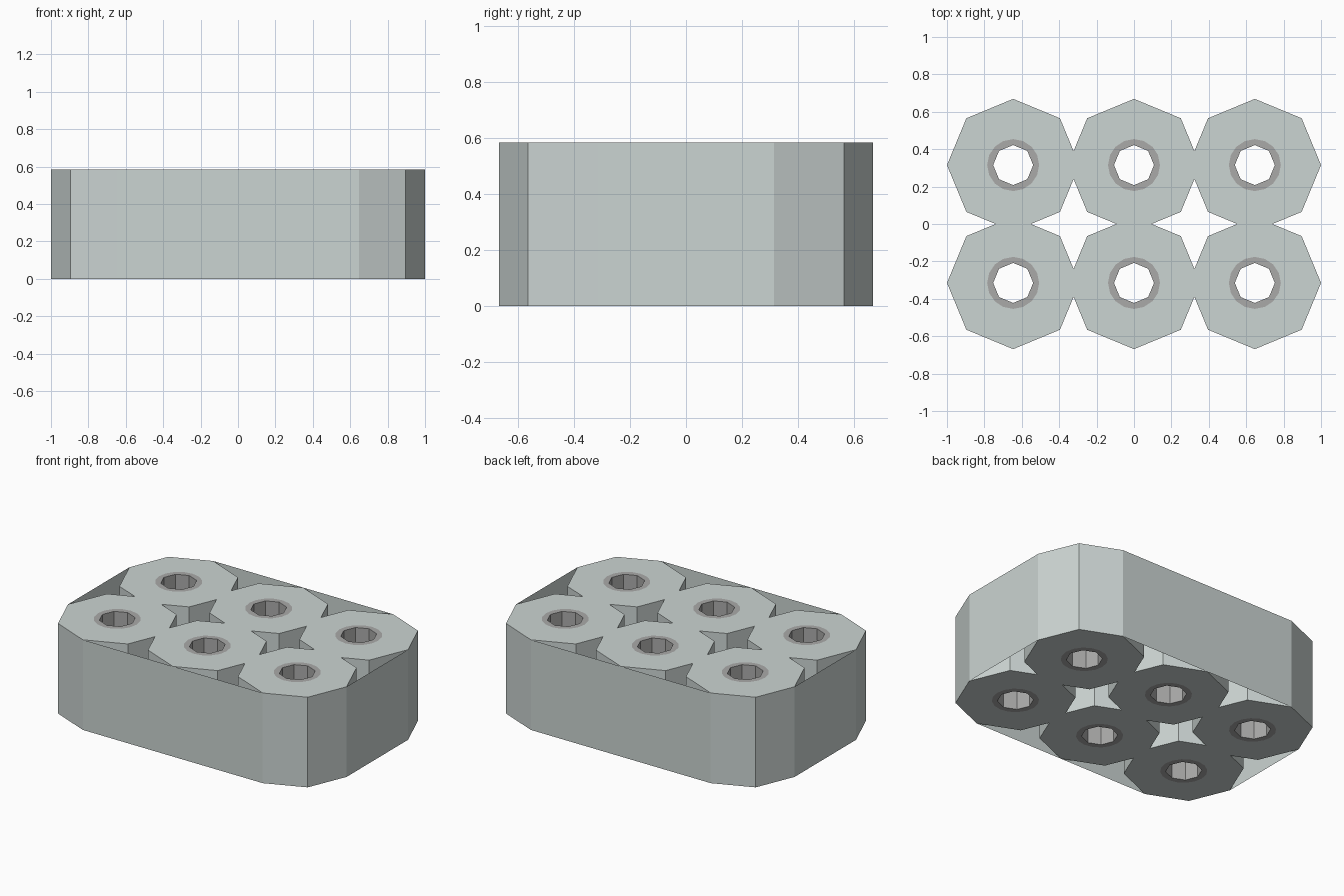
import bpy, bmesh, math

if "Cube" in bpy.data.objects:
    bpy.data.objects.remove(bpy.data.objects["Cube"])

H = 0.585                  # height
PX, PY = 0.646, 0.315      # column pitch, row offset
R = 1.0 - PX               # octagon radius
BORE, RING = 0.107, 0.139  # bore and liner radii


def material(name, rgb):
    m = bpy.data.materials.new(name)
    m.diffuse_color = (*rgb, 1.0)
    m.use_nodes = True
    m.node_tree.nodes["Principled BSDF"].inputs["Base Color"].default_value = m.diffuse_color
    return m


shell_mat = material("pale grey green", (0.60, 0.66, 0.645))
liner_mat = material("mid grey", (0.40, 0.40, 0.395))


def polar(cx, cy, r, deg):
    a = math.radians(deg)
    return (cx + r * math.cos(a), cy + r * math.sin(a))


def finish(name, bm, mats):
    me = bpy.data.meshes.new(name)
    bm.to_mesh(me)
    bm.free()
    for m in mats:
        me.materials.append(m)
    ob = bpy.data.objects.new(name, me)
    bpy.context.collection.objects.link(ob)
    return ob


# One block of six octagonal cells, trimmed where neighbours meet
bm = bmesh.new()
tan = math.tan(math.radians(22.5))
for cx in (-PX, 0.0, PX):
    for cy in (-PY, PY):
        # directions of neighbours with distance to the shared plane
        near = {}
        if cx < 0.1:
            near[0] = PX / 2
        if cx > -0.1:
            near[4] = PX / 2
        near[2 if cy < 0 else 6] = PY
        outline, joints = [], set()
        for k in range(8):
            if k in near:
                d = near[k]
                h = (R - d) / tan
                a = math.radians(45 * k)
                joints.add(len(outline))
                for s in (-h, h):
                    outline.append((cx + d * math.cos(a) - s * math.sin(a),
                                    cy + d * math.sin(a) + s * math.cos(a)))
            else:
                outline.append(polar(cx, cy, R, 45 * k))
        ring = [polar(cx, cy, RING, 22.5 * i) for i in range(16)]
        bore = [polar(cx, cy, BORE if i % 2 == 0 else BORE * math.cos(math.pi / 8),
                      22.5 * i) for i in range(16)]
        levels = []
        for z in (0.0, H):
            o, r, b = [[bm.verts.new((x, y, z)) for x, y in p]
                       for p in (outline, ring, bore)]
            levels.append((o, b))
            # end cap between outline and liner
            edges = [bm.edges.new((p[i], p[(i + 1) % len(p)]))
                     for p in (o, r) for i in range(len(p))]
            bmesh.ops.triangle_fill(bm, edges=edges, use_beauty=True,
                                    normal=(0, 0, 1 if z else -1))
            # flush liner ring
            for i in range(16):
                j = (i + 1) % 16
                bm.faces.new((r[i], r[j], b[j], b[i])).material_index = 1
        (o0, b0), (o1, b1) = levels
        # outer walls, left open where cells join
        n = len(outline)
        for i in range(n):
            if i not in joints:
                j = (i + 1) % n
                bm.faces.new((o0[i], o0[j], o1[j], o1[i]))
        # eight flat bore walls (split at midpoints)
        for i in range(16):
            j = (i + 1) % 16
            bm.faces.new((b0[j], b0[i], b1[i], b1[j])).material_index = 1
bmesh.ops.remove_doubles(bm, verts=bm.verts, dist=0.0005)
bmesh.ops.recalc_face_normals(bm, faces=bm.faces)
finish("cell_block", bm, (shell_mat, liner_mat))

# Thin wrap sheets stretched around the block
bm = bmesh.new()
Y = PY + R
for (x0, y0), (x1, y1) in (((-PX, -Y), (PX, -Y)), ((1, -PY), (1, PY)),
                           ((PX, Y), (-PX, Y)), ((-1, PY), (-1, -PY))):
    bm.faces.new([bm.verts.new(p) for p in
                  ((x0, y0, 0), (x1, y1, 0), (x1, y1, H), (x0, y0, H))])
finish("wrap", bm, (shell_mat,))
